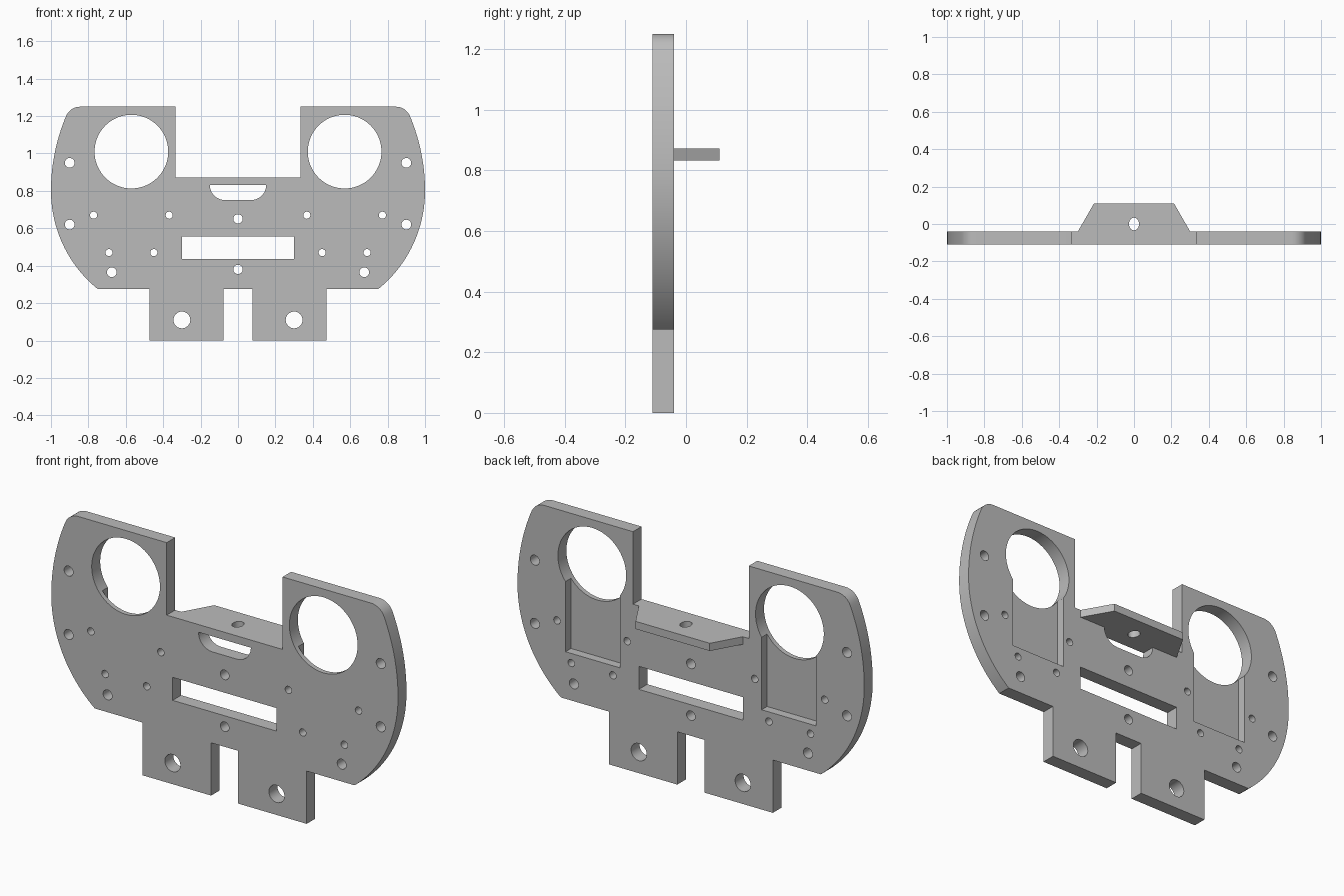
import bpy, bmesh
from math import cos, sin, radians, tau
from mathutils import Vector

cube = bpy.data.objects.get("Cube")
if cube:
    bpy.data.objects.remove(cube, do_unlink=True)

FRONT, BACK = -0.11, -0.04

grey = bpy.data.materials.new("plain grey")
grey.use_nodes = True
grey.diffuse_color = (0.5, 0.5, 0.5, 1)
grey.node_tree.nodes["Principled BSDF"].inputs["Base Color"].default_value = (0.5, 0.5, 0.5, 1)


def arc(cx, cz, r, start, end, steps):
    angles = [radians(start + (end - start) * i / steps) for i in range(steps + 1)]
    return [(cx + r * cos(a), cz + r * sin(a)) for a in angles]


def circle(cx, cz, r, n=32):
    return [(cx + r * cos(tau * i / n), cz + r * sin(tau * i / n)) for i in range(n)]


def mirrored(half):
    return half + [(-x, z) for x, z in reversed(half)]


def prisms(name, outlines, low, high, axis="Y"):
    """Extrude flat outlines along Y (x, z points) or Z (x, y points)."""
    bm = bmesh.new()
    for points in outlines:
        place = (lambda p: (p[0], low, p[1])) if axis == "Y" else (lambda p: (p[0], p[1], low))
        face = bm.faces.new([bm.verts.new(place(p)) for p in points])
        new = bmesh.ops.extrude_face_region(bm, geom=[face])["geom"]
        shift = Vector((0, high - low, 0) if axis == "Y" else (0, 0, high - low))
        bmesh.ops.translate(bm, vec=shift, verts=[v for v in new if isinstance(v, bmesh.types.BMVert)])
    bmesh.ops.recalc_face_normals(bm, faces=bm.faces)
    mesh = bpy.data.meshes.new(name)
    bm.to_mesh(mesh)
    bm.free()
    mesh.materials.append(grey)
    obj = bpy.data.objects.new(name, mesh)
    bpy.context.collection.objects.link(obj)
    return obj


def activate(obj):
    bpy.ops.object.select_all(action="DESELECT")
    obj.select_set(True)
    bpy.context.view_layer.objects.active = obj


def cut(obj, cutter):
    mod = obj.modifiers.new("cut", "BOOLEAN")
    mod.operation, mod.solver, mod.object = "DIFFERENCE", "EXACT", cutter
    activate(obj)
    bpy.ops.object.modifier_apply(modifier=mod.name)
    bpy.data.objects.remove(cutter, do_unlink=True)


# Main plate: notched top, bowed sides, two feet
half = [(0.334, 0.872), (0.334, 1.25)]
half += arc(0.845, 1.17, 0.08, 90, 23, 8)
half += arc(-0.033, 0.8, 1.033, 22, 0, 14)
half += arc(0.324, 0.8, 0.676, -3, -51, 20)
half += [(0.473, 0.275), (0.473, 0), (0.078, 0), (0.078, 0.275)]
plate = prisms("main_plate", [mirrored(half)], FRONT, BACK)

# Through openings: round eyes, foot holes, screw holes, slots
side_holes = [(0.57, 1.01, 0.197), (0.30, 0.11, 0.045),
              (0.9, 0.95, 0.026), (0.9, 0.62, 0.026), (0.675, 0.365, 0.026),
              (0.772, 0.67, 0.019), (0.368, 0.67, 0.019),
              (0.45, 0.47, 0.019), (0.69, 0.47, 0.019)]
openings = [circle(s * x, z, r, 64 if r > 0.1 else 24) for x, z, r in side_holes for s in (1, -1)]
openings += [circle(0, z, 0.025, 24) for z in (0.65, 0.38)]
openings.append(mirrored([(0.30, 0.437), (0.30, 0.557)]))
openings.append(mirrored(arc(0.07, 0.832, 0.081, 0, -90, 10)))
cut(plate, prisms("opening_cutter", openings, FRONT - 0.1, BACK + 0.1))

# Rectangular pockets in the back, running up into the eyes
pockets = [[(s * x, z) for x, z in ((0.408, 0.52), (0.723, 0.52), (0.723, 1.0), (0.408, 1.0))]
           for s in (1, -1)]
cut(plate, prisms("pocket_cutter", pockets, BACK - 0.045, BACK + 0.1))

# Rear shelf with its oval hole
shelf = prisms("rear_shelf", [mirrored([(0.30, BACK), (0.214, 0.11)])], 0.832, 0.872, "Z")
oval = [(x, y * 1.25) for x, y in circle(0, 0, 0.027)]
cut(shelf, prisms("oval_cutter", [oval], 0.7, 1.0, "Z"))

for obj in (plate, shelf):
    activate(obj)
    bpy.ops.object.shade_smooth_by_angle(angle=radians(30))
